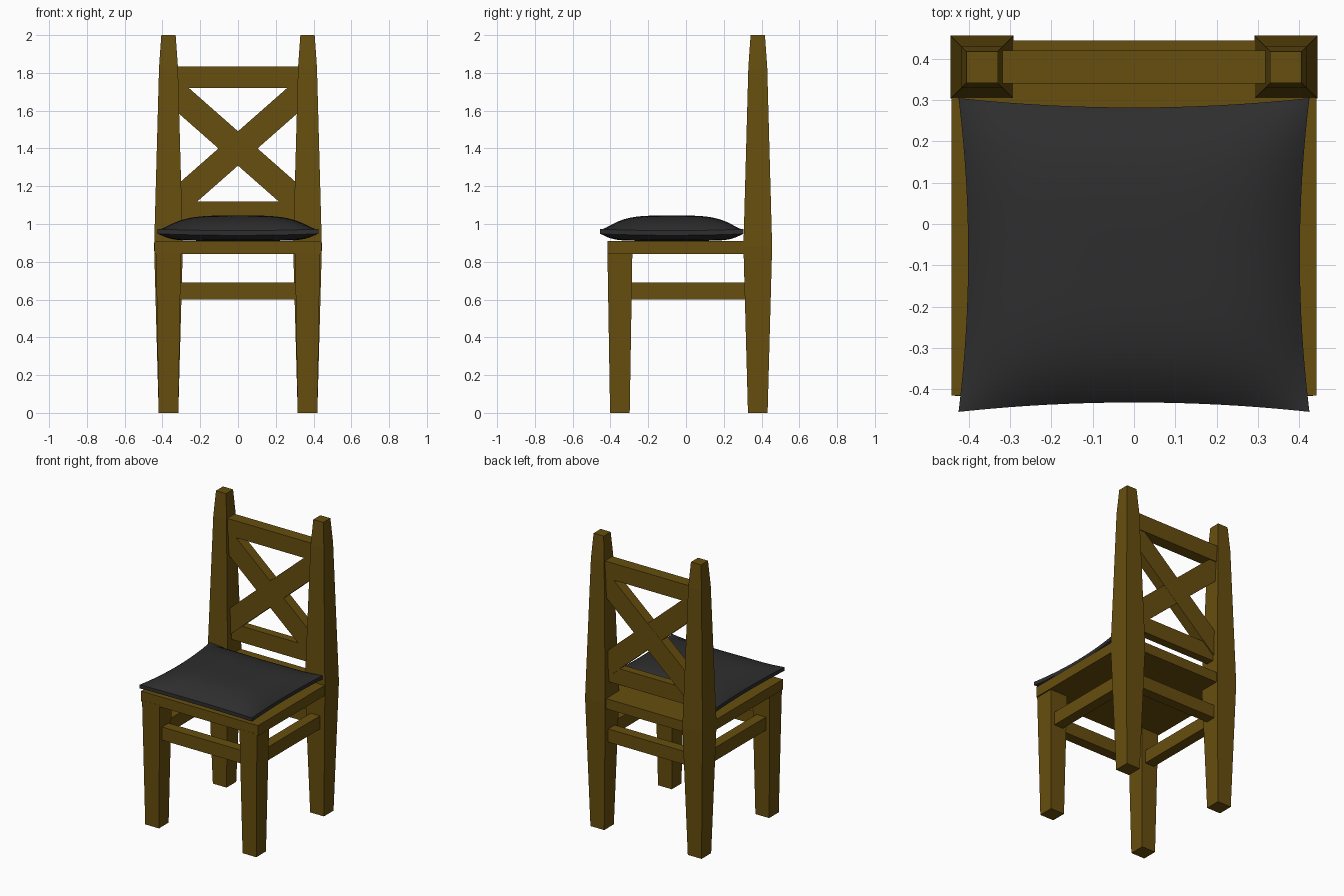
import bpy, bmesh, math

if "Cube" in bpy.data.objects:
    bpy.data.objects.remove(bpy.data.objects["Cube"])


def material(name, rgb):
    m = bpy.data.materials.new(name)
    m.diffuse_color = (*rgb, 1)
    m.use_nodes = True
    m.node_tree.nodes["Principled BSDF"].inputs["Base Color"].default_value = m.diffuse_color
    return m


wood = material("brown wood", (0.136, 0.077, 0.0045))
cloth = material("charcoal cloth", (0.027, 0.027, 0.027))


def finish(name, bm, mat):
    bmesh.ops.recalc_face_normals(bm, faces=bm.faces)
    me = bpy.data.meshes.new(name)
    bm.to_mesh(me)
    bm.free()
    me.materials.append(mat)
    ob = bpy.data.objects.new(name, me)
    bpy.context.collection.objects.link(ob)
    return ob


def loft(name, rings, mat=wood):
    """Skin between equal-length rings of points and cap both ends."""
    bm = bmesh.new()
    rows = [[bm.verts.new(p) for p in ring] for ring in rings]
    n = len(rows[0])
    for a, b in zip(rows, rows[1:]):
        for i in range(n):
            j = (i + 1) % n
            bm.faces.new((a[i], a[j], b[j], b[i]))
    bm.faces.new(rows[0])
    bm.faces.new(rows[-1])
    return finish(name, bm, mat)


def box(name, x0, x1, y0, y1, z0, z1):
    return loft(name, [[(x0, y0, z), (x1, y0, z), (x1, y1, z), (x0, y1, z)]
                       for z in (z0, z1)])


def post(name, cx, cy, sections):
    """Square tapered post from (z, half width) sections."""
    return loft(name, [[(cx - h, cy - h, z), (cx + h, cy - h, z),
                        (cx + h, cy + h, z), (cx - h, cy + h, z)]
                       for z, h in sections])


# Legs, back posts and side stretchers
for side, s in (("left", -1), ("right", 1)):
    post(f"{side}_back_post", s * 0.368, 0.38,
         [(0, 0.052), (0.88, 0.076), (1.83, 0.05), (2.0, 0.038)])
    post(f"{side}_front_leg", s * 0.368, -0.35,
         [(0, 0.052), (0.85, 0.066)])
    box(f"{side}_stretcher", s * 0.368 - 0.035, s * 0.368 + 0.035,
        -0.33, 0.36, 0.6, 0.69)

# Front and back stretchers
for name, y in (("front", -0.35), ("back", 0.38)):
    box(f"{name}_stretcher", -0.35, 0.35, y - 0.035, y + 0.035, 0.6, 0.69)

# Seat board
box("seat", -0.442, 0.442, -0.415, 0.445, 0.84, 0.91)

# Back rails
box("top_rail", -0.35, 0.35, 0.34, 0.42, 1.72, 1.835)
box("lower_rail", -0.35, 0.35, 0.352, 0.408, 1.01, 1.12)

# Crossed braces, ends buried in posts and rails
for name, s, t in (("rising_brace", 1, 0.0), ("falling_brace", -1, 0.001)):
    e = 0.33
    loft(name, [[(-e, y, 1.4 - s * 0.88 * e - 0.091), (e, y, 1.4 + s * 0.88 * e - 0.091),
                 (e, y, 1.4 + s * 0.88 * e + 0.091), (-e, y, 1.4 - s * 0.88 * e + 0.091)]
                for y in (0.345 + t, 0.415 - t)])

# Pillow cushion with pinched sides and a narrow rim
bm = bmesh.new()
for top in (True, False):
    grid = bmesh.ops.create_grid(bm, x_segments=24, y_segments=24, size=1)
    for v in grid["verts"]:
        u, w = math.sin(v.co.x * math.pi / 2), math.sin(v.co.y * math.pi / 2)
        x = 0.425 * u * (1 - 0.055 * (1 - w * w))
        y = -0.075 + 0.38 * w * (1 - 0.06 * (1 - u * u))
        corner = 0.008 * u * u * w * w
        if top:
            z = 0.965 + corner + 0.08 * (1 - u ** 4) * (1 - w ** 4)
        else:
            z = 0.94 + corner - 0.029 * (1 - u ** 8) * (1 - w ** 8)
        v.co = (x, y, z)
rim = [e for e in bm.edges if e.is_boundary]
bmesh.ops.bridge_loops(bm, edges=rim)
cushion = finish("cushion", bm, cloth)
bpy.context.view_layer.objects.active = cushion
cushion.select_set(True)
bpy.ops.object.shade_smooth_by_angle(angle=math.radians(45))
